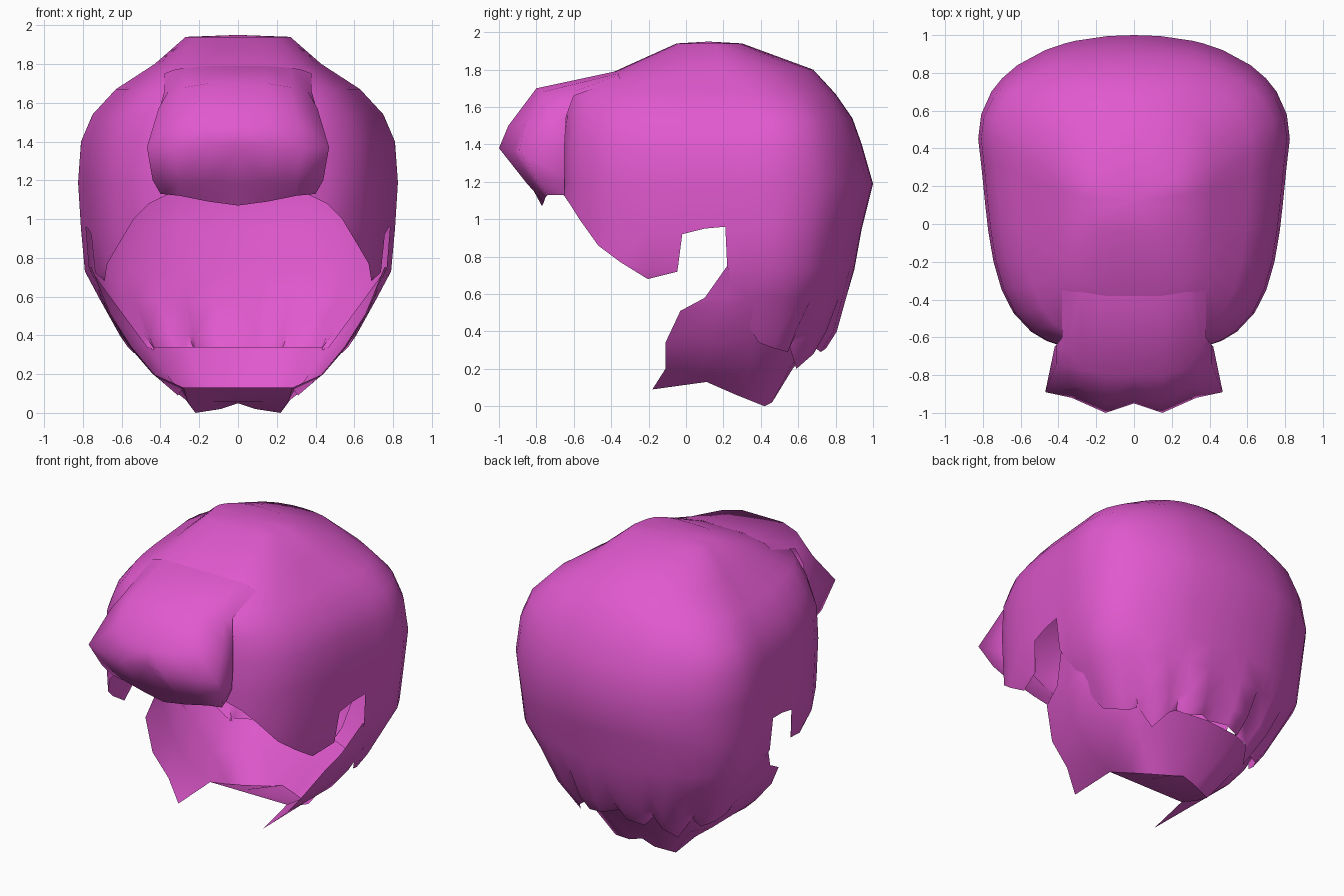
import bpy, bmesh, math

pink = bpy.data.materials.new("hair_pink")
pink.diffuse_color = (0.75, 0.1, 0.62, 1)


def sheet(name, rows, angle=60):
    """Skin a grid of half-side points and mirror it across x = 0."""
    bm = bmesh.new()
    grid = [[bm.verts.new(p) for p in row] for row in rows]
    for a, b in zip(grid, grid[1:]):
        for i in range(len(a) - 1):
            bm.faces.new((a[i], a[i + 1], b[i + 1], b[i]))
    bmesh.ops.remove_doubles(bm, verts=bm.verts, dist=0.0015)
    bmesh.ops.dissolve_degenerate(bm, dist=0.001, edges=bm.edges)
    bmesh.ops.recalc_face_normals(bm, faces=bm.faces)
    me = bpy.data.meshes.new(name)
    bm.to_mesh(me)
    bm.free()
    ob = bpy.data.objects.new(name, me)
    bpy.context.collection.objects.link(ob)
    me.materials.append(pink)
    mirror = ob.modifiers.new("mirror", "MIRROR")
    mirror.use_clip = True
    mirror.merge_threshold = 0.003
    bpy.ops.object.select_all(action="DESELECT")
    ob.select_set(True)
    bpy.context.view_layer.objects.active = ob
    bpy.ops.object.shade_smooth_by_angle(angle=math.radians(angle))
    return ob


def arc(f, n):
    return max(0.0, 1 - abs(f) ** n) ** (1 / n)


# Outer shell rings: z, half width, back y, widest y, front y
RINGS = [(1.94, 0.27, 0.30, 0.15, -0.05), (1.80, 0.43, 0.68, 0.25, -0.36),
         (1.67, 0.63, 0.80, 0.38, -0.63), (1.54, 0.75, 0.89, 0.45, -0.66),
         (1.40, 0.81, 0.94, 0.45, -0.68), (1.19, 0.825, 1.0, 0.45, -0.68),
         (0.95, 0.81, 0.94, 0.45, -0.68), (0.73, 0.79, 0.90, 0.45, -0.68),
         (0.58, 0.71, 0.86, 0.42, -0.68), (0.40, 0.61, 0.81, 0.40, -0.68),
         (0.18, 0.46, 0.67, 0.36, -0.68)]
# Outer shell columns from back to front: y on the widest ring, hem height
COLUMNS = [(1.0, 0.33), (0.995, 0.31), (0.97, 0.29), (0.955, 0.33),
           (0.92, 0.28), (0.84, 0.20), (0.77, 0.33), (0.70, 0.29),
           (0.58, 0.31), (0.45, 0.34), (0.32, 0.51), (0.22, 0.75),
           (0.21, 0.96), (0.10, 0.95), (-0.02, 0.92), (-0.045, 0.72),
           (-0.2, 0.68), (-0.35, 0.77), (-0.47, 0.86), (-0.57, 1.0),
           (-0.62, 1.08), (-0.655, 1.13), (-0.668, 1.6), (-0.68, 1.68)]
GROOVES = (1.0, 0.955, 0.77)  # columns folded inward between the back locks


def ring_at(z):
    for a, b in zip(RINGS, RINGS[1:]):
        if z >= b[0]:
            t = (a[0] - z) / (a[0] - b[0])
            return [p + (q - p) * t for p, q in zip(a, b)]
    return RINGS[-1]


def shell_point(y, z):
    _, w, back, mid, front = ring_at(z)
    if y > 0.45:
        f = (y - 0.45) / 0.55
        k = 1 - 0.35 * max(0, 0.6 - z) if y in GROOVES else 1
        return (w * arc(f, 2.2) * k, (mid + (back - mid) * f) * k, z)
    f = (0.45 - y) / 1.13
    return (w * arc(f, 3.2) * (1 - 0.18 * f * (1 - f)), mid + (front - mid) * f, z)


rows = [[(0, 0.12, 1.95)] * len(COLUMNS)]
rows += [[shell_point(y, max(ring[0], hem)) for y, hem in COLUMNS] for ring in RINGS]
sheet("outer_hair_shell", rows)

# Fringe: bulges forward, tucks back under, side wall returns to the shell
sheet("fringe", [
    [(0, -0.38, 1.79), (0.15, -0.38, 1.79), (0.28, -0.36, 1.78), (0.33, -0.36, 1.77), (0.38, -0.35, 1.75)],
    [(0, -0.80, 1.70), (0.15, -0.80, 1.70), (0.27, -0.77, 1.68), (0.36, -0.66, 1.66), (0.38, -0.60, 1.66)],
    [(0, -0.93, 1.48), (0.15, -0.95, 1.50), (0.30, -0.86, 1.52), (0.41, -0.74, 1.57), (0.41, -0.64, 1.55)],
    [(0, -0.95, 1.38), (0.15, -1.0, 1.38), (0.33, -0.92, 1.36), (0.47, -0.89, 1.37), (0.42, -0.65, 1.38)],
    [(0, -0.83, 1.18), (0.15, -0.85, 1.19), (0.30, -0.82, 1.19), (0.44, -0.79, 1.20), (0.41, -0.65, 1.22)],
    [(0, -0.77, 1.07), (0.15, -0.76, 1.09), (0.30, -0.75, 1.12), (0.40, -0.74, 1.13), (0.37, -0.65, 1.13)]], 80)

# Nape layer under the shell: z, half width, back y, front edge y
NAPE = [(0.75, 0.77, 0.87, 0.22), (0.58, 0.70, 0.81, 0.10),
        (0.51, 0.67, 0.77, -0.03), (0.34, 0.56, 0.68, -0.11),
        (0.20, 0.44, 0.57, -0.11)]
rows = []
for i, (z, w, back, edge) in enumerate(NAPE):
    zb, wb, bb, _ = NAPE[max(i, 3)]  # the back only starts below the shell's hem
    row = []
    for deg in (0, 25, 55):
        a = math.radians(deg)
        row.append((wb * math.sin(a) ** 0.9, 0.35 + (bb - 0.35) * math.cos(a) ** 0.9, zb))
    row += [(w, 0.35, z), (w * 0.995, (0.35 + edge) / 2, z), (w * 0.98, edge, z)]
    rows.append(row)
hem = [(0, 0.46, 0.05), (0.09, 0.46, 0.02), (0.22, 0.42, 0.0),
       (0.26, 0.27, 0.06), (0.28, 0.11, 0.13), (0.31, -0.18, 0.09)]
sheet("nape_layer", rows + [hem])

# Underside closing the nape between the two forward tips
floor = [[(x * k, y, z) for k in (0, 0.5, 1)] for x, y, z in hem[2:5]]
floor[0][:2] = hem[:2]
sheet("nape_underside", floor)
